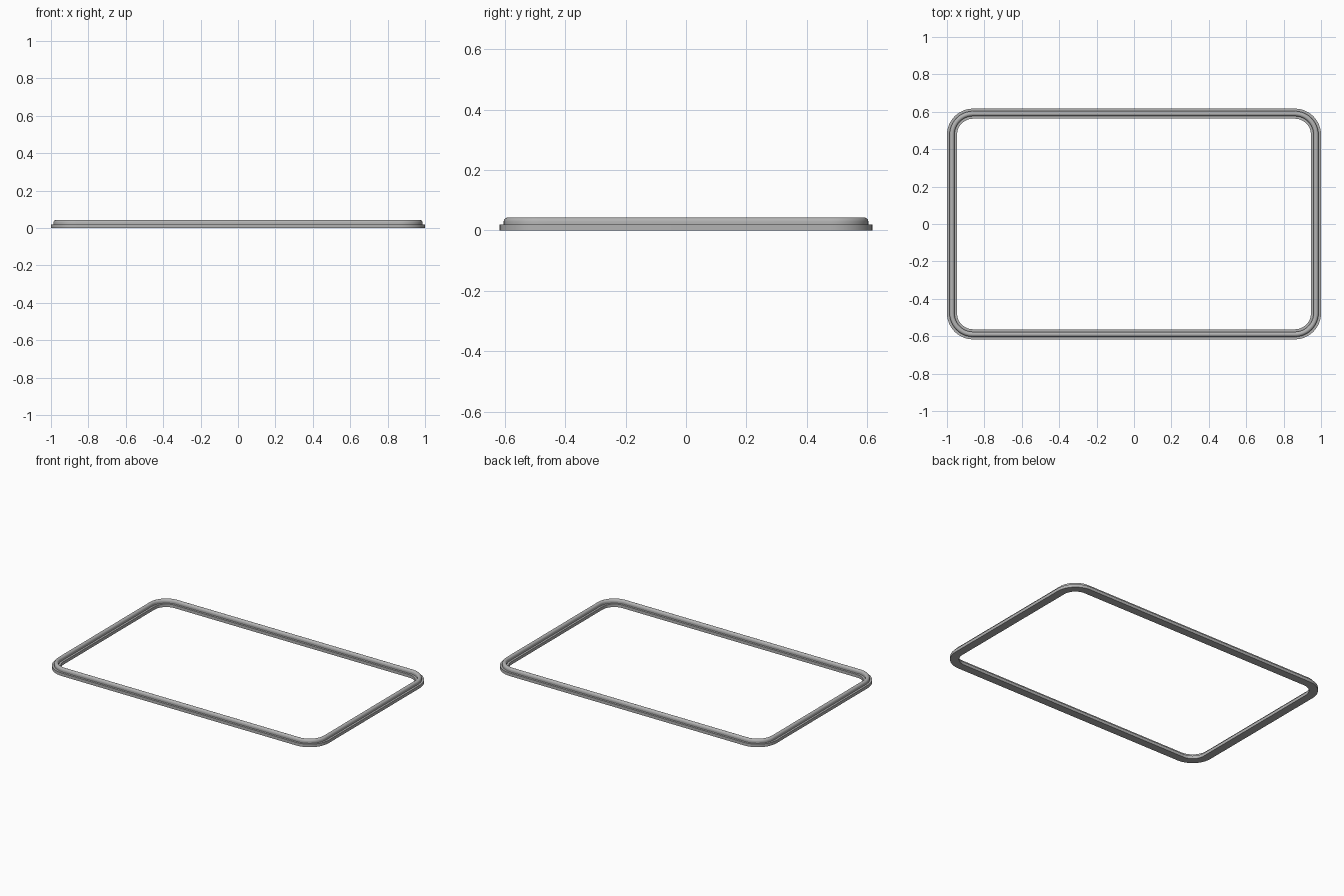
import bpy, bmesh, math

if "Cube" in bpy.data.objects:
    bpy.data.objects.remove(bpy.data.objects["Cube"])

HX, HY, RADIUS = 1.0, 0.617, 0.14      # outer half sizes and corner radius
WIDTH, FLANGE_H = 0.054, 0.02
BEAD_R, BEAD_Z = 0.0135, 0.0295        # rounded bead along the middle
CORNER_STEPS, ARC_STEPS = 12, 10

grey = bpy.data.materials.new("grey")
grey.diffuse_color = (0.45, 0.45, 0.45, 1)
grey.use_nodes = True
grey.node_tree.nodes["Principled BSDF"].inputs["Base Color"].default_value = grey.diffuse_color

# Cross-section as (inset from the outer edge, height)
mid = WIDTH / 2
profile = [(0, 0), (0, FLANGE_H), (mid - BEAD_R, FLANGE_H)]
for i in range(ARC_STEPS + 1):
    a = math.pi * i / ARC_STEPS
    profile.append((mid - BEAD_R * math.cos(a), BEAD_Z + BEAD_R * math.sin(a)))
profile += [(mid + BEAD_R, FLANGE_H), (WIDTH, FLANGE_H), (WIDTH, 0)]

# Sweep the section round a rounded rectangle
bm = bmesh.new()
rings = []
for corner, (sx, sy) in enumerate([(1, 1), (-1, 1), (-1, -1), (1, -1)]):
    for i in range(CORNER_STEPS + 1):
        a = math.pi / 2 * (corner + i / CORNER_STEPS)
        cx, cy = sx * (HX - RADIUS), sy * (HY - RADIUS)
        rings.append([bm.verts.new((cx + (RADIUS - d) * math.cos(a),
                                    cy + (RADIUS - d) * math.sin(a), z))
                      for d, z in profile])
n = len(profile)
for k, ring in enumerate(rings):
    nxt = rings[(k + 1) % len(rings)]
    for j in range(n):
        bm.faces.new((ring[j], nxt[j], nxt[(j + 1) % n], ring[(j + 1) % n]))
bmesh.ops.recalc_face_normals(bm, faces=bm.faces)

mesh = bpy.data.meshes.new("gasket_frame")
bm.to_mesh(mesh)
bm.free()
mesh.materials.append(grey)
frame = bpy.data.objects.new("gasket_frame", mesh)
bpy.context.collection.objects.link(frame)
bpy.context.view_layer.objects.active = frame
frame.select_set(True)
bpy.ops.object.shade_smooth_by_angle(angle=math.radians(35))
